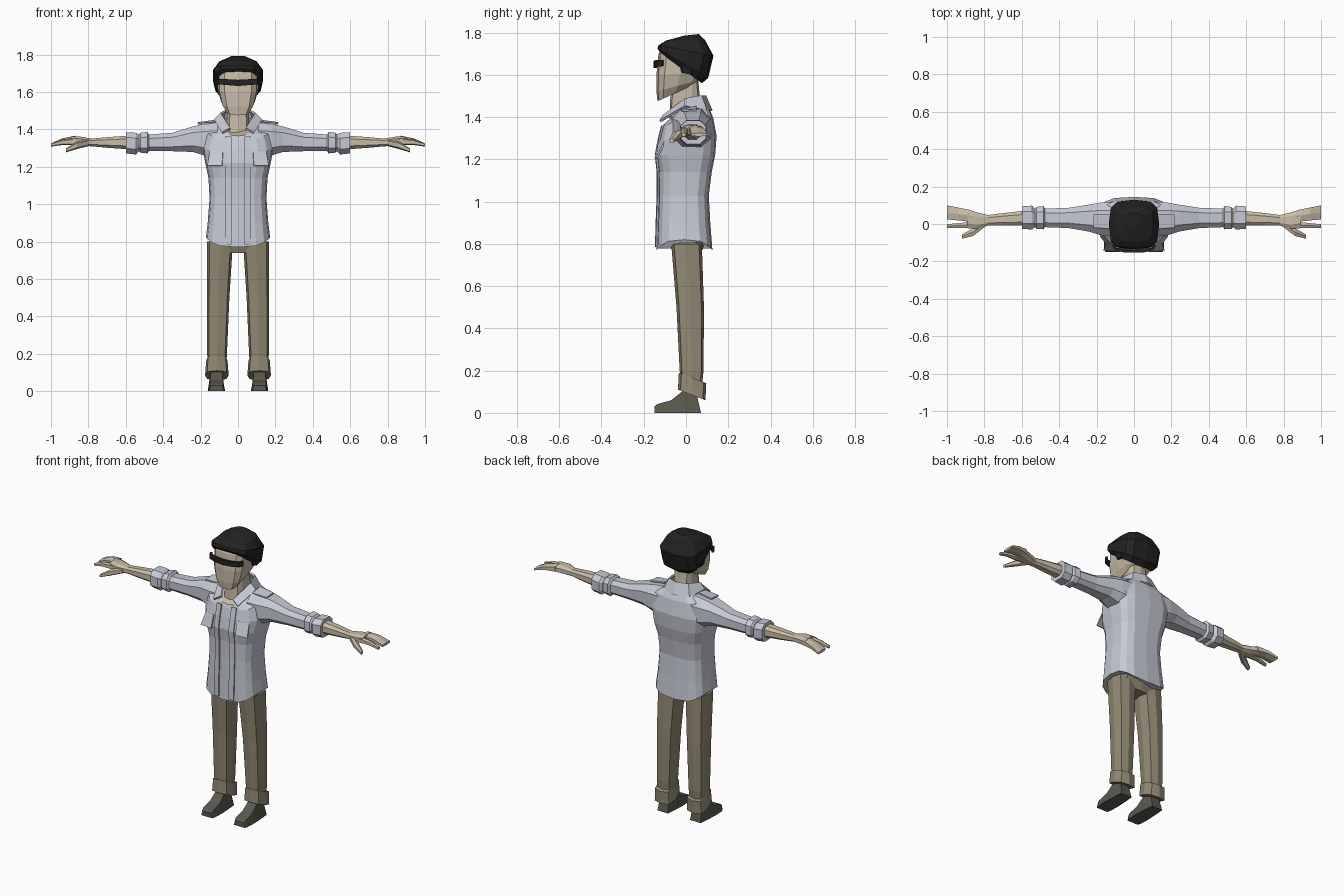
import bpy
import bmesh
import math
from mathutils import Vector

default_cube = bpy.data.objects.get("Cube")
if default_cube:
    bpy.data.objects.remove(default_cube, do_unlink=True)


def make_material(name, red, green, blue):
    mat = bpy.data.materials.new(name)
    mat.use_nodes = True
    colour = (red, green, blue, 1)
    mat.diffuse_color = colour
    mat.node_tree.nodes["Principled BSDF"].inputs["Base Color"].default_value = colour
    return mat


skin = make_material("skin", .58, .50, .39)
cloth = make_material("pale grey shirt", .57, .59, .66)
khaki = make_material("khaki trousers", .29, .25, .175)
leather = make_material("dark olive shoes", .10, .10, .075)
black = make_material("black hair", .016, .016, .017)


def signed_power(value, power):
    return math.copysign(abs(value) ** power, value)


def level_ring(z_front, z_back, half_width, y_front, y_back,
               x_mid=0, sides=16, power=.6, lift=0):
    """Rounded-box ring around z, tilted front to back, with raised flanks."""
    ring = []
    for i in range(sides):
        angle = math.tau * i / sides
        across = signed_power(math.sin(angle), power)
        depth = -signed_power(math.cos(angle), power)
        mix = (depth + 1) / 2
        ring.append(Vector((x_mid + half_width * across,
                            y_front + (y_back - y_front) * mix,
                            z_front + (z_back - z_front) * mix
                            + lift * math.sin(angle) ** 2)))
    return ring


def arm_ring(x, y_front, y_back, z_low, z_high, sides=8, power=.75):
    """Rounded-box ring around x."""
    ring = []
    for i in range(sides):
        angle = math.tau * (i + .5) / sides
        across = signed_power(math.cos(angle), power)
        up = signed_power(math.sin(angle), power)
        ring.append(Vector((x, (y_front + y_back + (y_back - y_front) * across) / 2,
                            (z_low + z_high + (z_high - z_low) * up) / 2)))
    return ring


def finish(name, bm, *mats):
    bmesh.ops.recalc_face_normals(bm, faces=bm.faces)
    mesh = bpy.data.meshes.new(name)
    bm.to_mesh(mesh)
    bm.free()
    for mat in mats:
        mesh.materials.append(mat)
    obj = bpy.data.objects.new(name, mesh)
    bpy.context.scene.collection.objects.link(obj)
    return obj


def loft(name, rings, mat, side=1, top_mat=None):
    """Skin a stack of rings and close both ends."""
    bm = bmesh.new()
    loops = [[bm.verts.new((p.x * side, p.y, p.z)) for p in ring] for ring in rings]
    count = len(loops[0])
    for low, high in zip(loops, loops[1:]):
        for i in range(count):
            j = (i + 1) % count
            bm.faces.new((low[i], low[j], high[j], high[i]))
    bm.faces.new(loops[0])
    cap = bm.faces.new(loops[-1])
    if top_mat:
        cap.material_index = 1
        return finish(name, bm, mat, top_mat)
    return finish(name, bm, mat)


def strip(name, edge_a, edge_b, mat, thickness=.008, mirror=True):
    """Thin plate between two edges, copied to the other side."""
    bm = bmesh.new()
    a = [bm.verts.new(p) for p in edge_a]
    b = [bm.verts.new(p) for p in edge_b]
    for i in range(len(a) - 1):
        bm.faces.new((a[i], a[i + 1], b[i + 1], b[i]))
    obj = finish(name, bm, mat)
    if mirror:
        obj.modifiers.new("mirror", "MIRROR").use_clip = True
    solid = obj.modifiers.new("thickness", "SOLIDIFY")
    solid.thickness = thickness
    solid.offset = 0
    return obj


# Head and neck
loft("neck", [level_ring(1.36, 1.40, .065, -.08, .08, sides=10),
              level_ring(1.48, 1.50, .06, -.075, .065, sides=10),
              level_ring(1.58, 1.60, .06, -.06, .055, sides=10)], skin)
loft("head", [level_ring(1.475, 1.55, .065, -.135, .03, sides=12),
              level_ring(1.52, 1.575, .09, -.14, .06, sides=12),
              level_ring(1.60, 1.61, .108, -.14, .085, sides=12),
              level_ring(1.70, 1.70, .11, -.13, .10, sides=12),
              level_ring(1.75, 1.75, .09, -.10, .08, sides=12)], skin)

# Hair shell, sweeping down from forehead to nape
loft("hair", [level_ring(1.705, 1.56, .113, -.122, .075, sides=12),
              level_ring(1.725, 1.585, .133, -.135, .105, sides=12),
              level_ring(1.74, 1.69, .135, -.13, .13, sides=12),
              level_ring(1.762, 1.765, .10, -.095, .09, sides=12),
              level_ring(1.785, 1.793, .04, -.01, .06, sides=12)], black)
for side, label in ((1, "left"), (-1, "right")):
    loft(label + "_sideburn", [level_ring(1.61, 1.60, .008, -.02, .03, .112, 6),
                               level_ring(1.69, 1.69, .014, -.05, .05, .114, 6)],
         black, side)

# Brow band
brow = [(0, -.146), (.06, -.144), (.10, -.132), (.111, -.11)]
strip("brow_band", [(x, y, 1.632 + x * .08) for x, y in brow],
      [(x, y, 1.665 + x * .05) for x, y in brow], black, .014)

# Shirt body, with the open neckline as its top face
loft("shirt_body", [level_ring(.77, .77, .172, -.14, .125, lift=.05),
                    level_ring(.90, .90, .162, -.135, .115),
                    level_ring(1.03, 1.03, .152, -.13, .108),
                    level_ring(1.14, 1.14, .158, -.13, .122),
                    level_ring(1.22, 1.22, .175, -.14, .138, power=.55),
                    level_ring(1.29, 1.31, .19, -.128, .145),
                    level_ring(1.345, 1.40, .17, -.113, .128, lift=.025),
                    level_ring(1.365, 1.46, .075, -.105, .10, lift=.02)],
     cloth, top_mat=skin)

# Collar wraps the neck and ends in two points
strip("collar",
      [(0, .09, 1.50), (.065, .07, 1.50), (.09, -.005, 1.485), (.04, -.108, 1.405)],
      [(0, .12, 1.43), (.09, .095, 1.43), (.125, -.005, 1.45), (.085, -.122, 1.38)],
      cloth, .012)

# Front plackets and shirt seams
front = [(.785, -.141), (.90, -.138), (1.03, -.133), (1.14, -.133),
         (1.22, -.142), (1.29, -.129), (1.36, -.112)]
strip("front_plackets", [(.035, y - .002, z) for z, y in front],
      [(.068, y + .002, z) for z, y in front], cloth)

# Chest flaps and shoulder tabs
strip("chest_flaps", [(.08, -.127, 1.285), (.15, -.10, 1.285)],
      [(.085, -.146, 1.205), (.163, -.138, 1.205)], cloth)
strip("shoulder_tabs", [(.12, -.025, 1.435), (.215, -.02, 1.43)],
      [(.12, .05, 1.448), (.215, .05, 1.434)], cloth)

# Hips
loft("hips", [level_ring(.74, .74, .11, -.05, .065, sides=10),
              level_ring(.79, .79, .155, -.07, .085, sides=10),
              level_ring(.90, .90, .145, -.09, .085, sides=10)], khaki)

for side, label in ((1, "left"), (-1, "right")):
    # Sleeve with two rolled folds
    loft(label + "_sleeve", [arm_ring(.11, -.075, .125, 1.24, 1.445),
                             arm_ring(.18, -.065, .12, 1.255, 1.435),
                             arm_ring(.24, -.045, .108, 1.275, 1.42),
                             arm_ring(.35, -.025, .09, 1.28, 1.385),
                             arm_ring(.475, -.02, .085, 1.282, 1.375),
                             arm_ring(.485, -.032, .10, 1.268, 1.39),
                             arm_ring(.52, -.03, .095, 1.272, 1.385),
                             arm_ring(.53, -.02, .085, 1.28, 1.375),
                             arm_ring(.545, -.033, .102, 1.262, 1.385),
                             arm_ring(.60, -.03, .098, 1.268, 1.388)], cloth, side)
    # Forearm and palm
    loft(label + "_forearm", [arm_ring(.57, -.012, .075, 1.29, 1.37),
                              arm_ring(.70, -.01, .06, 1.30, 1.36),
                              arm_ring(.78, -.01, .05, 1.308, 1.352),
                              arm_ring(.84, -.03, .065, 1.31, 1.362),
                              arm_ring(.89, -.02, .08, 1.318, 1.364)], skin, side)
    # Joined fingers, index finger and thumb
    loft(label + "_fingers", [arm_ring(.87, .008, .077, 1.318, 1.366, 6),
                              arm_ring(.94, .015, .092, 1.32, 1.352, 6),
                              arm_ring(1, .02, .104, 1.308, 1.325, 6)], skin, side)
    loft(label + "_index_finger", [arm_ring(.86, -.026, .015, 1.315, 1.355, 6),
                                   arm_ring(.94, -.022, .006, 1.316, 1.345, 6),
                                   arm_ring(1, -.022, 0, 1.308, 1.325, 6)], skin, side)
    loft(label + "_thumb", [arm_ring(.80, -.02, .02, 1.31, 1.345, 6),
                            arm_ring(.86, -.066, -.02, 1.295, 1.335, 6),
                            arm_ring(.92, -.08, -.055, 1.277, 1.298, 6)], skin, side)
    # Trouser leg and turned-up cuff
    loft(label + "_trouser_leg", [level_ring(.10, .08, .045, -.015, .07, .112, 8),
                                  level_ring(.20, .20, .053, -.03, .083, .112, 8),
                                  level_ring(.50, .50, .06, -.045, .085, .106, 8),
                                  level_ring(.80, .80, .069, -.07, .075, .096, 8)],
         khaki, side)
    loft(label + "_trouser_cuff", [level_ring(.11, .06, .063, -.038, .092, .113, 8),
                                   level_ring(.19, .14, .057, -.034, .096, .113, 8)],
         khaki, side)
    # Shoe, a stack of sections from toe to heel
    sections = []
    for y, height, sole, top in ((-.15, .03, .038, .032), (-.135, .042, .044, .036),
                                 (-.07, .06, .047, .034), (-.005, .112, .044, .03),
                                 (.052, .08, .04, .03), (.07, .005, .038, .036)):
        sections.append([Vector((.115 + dx, y, z)) for dx, z in
                         ((-sole, 0), (sole, 0), (top, height), (-top, height))])
    loft(label + "_shoe", sections, leather, side)
